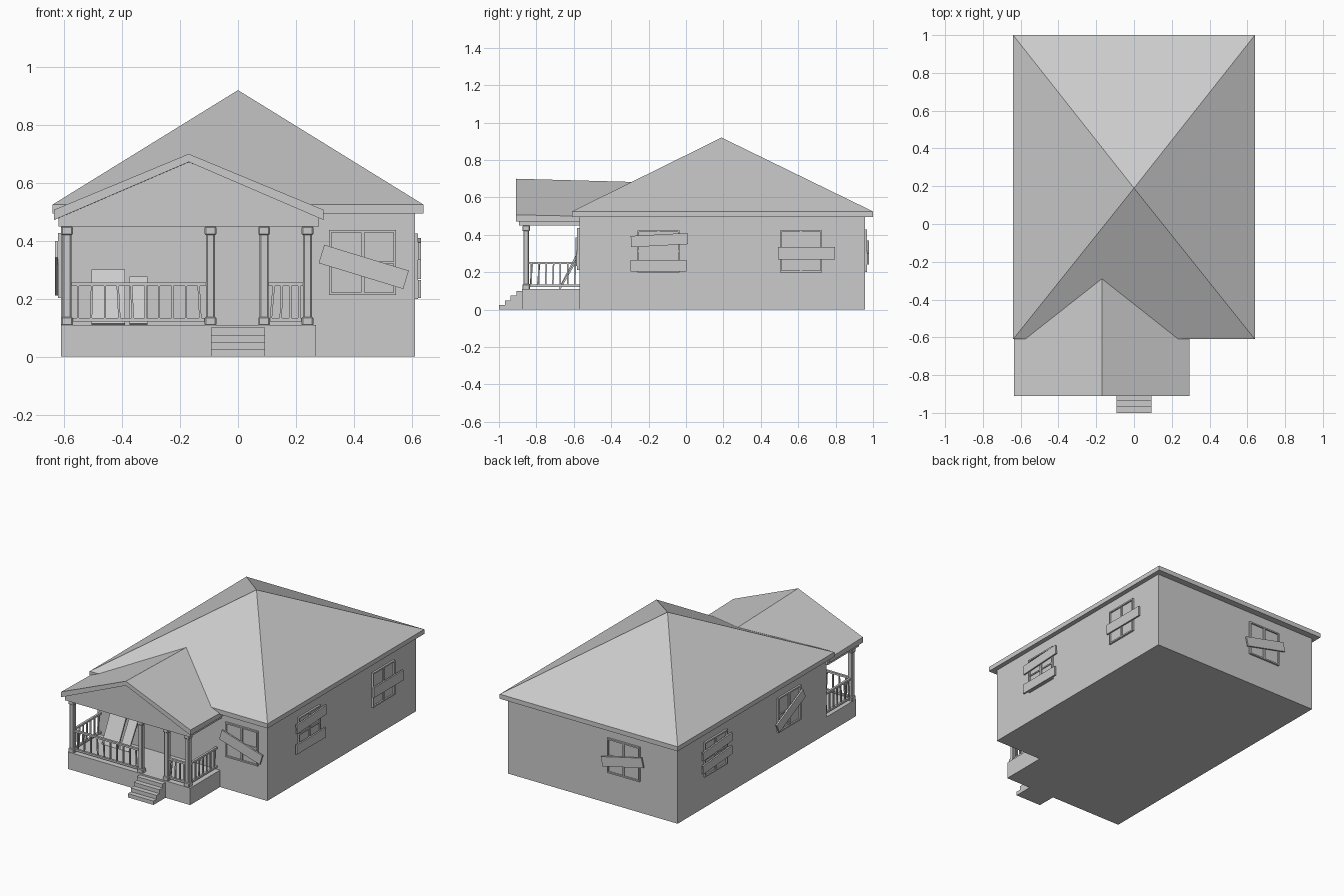
import bpy, bmesh, math, random
from mathutils import Matrix, Vector

if "Cube" in bpy.data.objects:
    bpy.data.objects.remove(bpy.data.objects["Cube"])
random.seed(4)


def finish(name, bm):
    bmesh.ops.recalc_face_normals(bm, faces=bm.faces)
    me = bpy.data.meshes.new(name)
    bm.to_mesh(me)
    bm.free()
    ob = bpy.data.objects.new(name, me)
    bpy.context.collection.objects.link(ob)
    return ob


def add_box(bm, center, size, rot=Matrix()):
    m = Matrix.Translation(center) @ rot @ Matrix.Diagonal((*size, 1))
    bmesh.ops.create_cube(bm, size=1, matrix=m)


def span_box(name, x, y, z):
    bm = bmesh.new()
    add_box(bm, [(a + b) / 2 for a, b in (x, y, z)], [b - a for a, b in (x, y, z)])
    return finish(name, bm)


def gable_prism(name, profile, y_front):
    # profile points: x, front z, back z, back y (the back follows the valley)
    bm = bmesh.new()
    front = [bm.verts.new((x, y_front, z)) for x, z, _, _ in profile]
    back = [bm.verts.new((x, yb, zb)) for x, _, zb, yb in profile]
    bm.faces.new(front)
    bm.faces.new(back[::-1])
    n = len(profile)
    for i in range(n):
        j = (i + 1) % n
        bm.faces.new((front[i], back[i], back[j], front[j]))
    bmesh.ops.triangulate(bm, faces=[f for f in bm.faces if len(f.verts) > 4])
    return finish(name, bm)


# House body
span_box("house_walls", (-0.61, 0.61), (-0.57, 0.957), (0, 0.5))

# Hipped main roof with fascia
bm = bmesh.new()
add_box(bm, (0, 0.195, 0.51), (1.28, 1.61, 0.03))
bm.faces.ensure_lookup_table()
top = max(bm.faces, key=lambda f: f.calc_center_median().z)
apex = bmesh.ops.poke(bm, faces=[top])["verts"][0]
apex.co = (0, 0.19, 0.92)
finish("main_roof", bm)

# Porch gable and roof slab
gable_prism("porch_gable", [
    (-0.62, 0.45, 0.45, -0.57), (0.28, 0.45, 0.45, -0.57),
    (0.28, 0.49, 0.49, -0.57), (-0.17, 0.677, 0.66, -0.31),
    (-0.62, 0.49, 0.49, -0.57)], -0.893)
gable_prism("porch_roof", [
    (-0.635, 0.472, 0.472, -0.57), (-0.17, 0.672, 0.655, -0.29),
    (0.295, 0.472, 0.472, -0.57), (0.295, 0.507, 0.5, -0.57),
    (-0.17, 0.70, 0.683, -0.29), (-0.635, 0.507, 0.5, -0.57)], -0.91)

# Porch deck and steps
span_box("porch_deck", (-0.61, 0.27), (-0.877, -0.57), (0, 0.11))
bm = bmesh.new()
for i in range(4):
    y0 = -1 + 0.031 * i
    h = 0.025 * (i + 1)
    add_box(bm, (0, (y0 - 0.87) / 2, h / 2), (0.185, -0.87 - y0, h))
finish("porch_steps", bm)

# Porch columns with base and capital blocks
for i, x in enumerate((-0.59, -0.095, 0.09, 0.24)):
    bm = bmesh.new()
    add_box(bm, (x, -0.855, 0.28), (0.03, 0.03, 0.34))
    for z in (0.122, 0.435):
        add_box(bm, (x, -0.855, z), (0.04, 0.04, 0.03))
    ob = finish(f"porch_column_{i + 1}", bm)
    bev = ob.modifiers.new("soft_edges", "BEVEL")
    bev.width = 0.004


# Railings with crooked balusters
def railing(name, start, end, count):
    a, b = Vector(start), Vector(end)
    d = b - a
    turn = Matrix.Rotation(math.atan2(d.y, d.x), 4, "Z")
    mid = (a + b) / 2
    bm = bmesh.new()
    for z, h in ((0.25, 0.012), (0.128, 0.012)):
        add_box(bm, (mid.x, mid.y, z), (d.length, 0.014, h), turn)
    for i in range(count):
        p = a + d * ((i + 0.6) / (count + 0.2))
        lean = Matrix.Rotation(math.radians(random.choice((0, 0, 2, -3, 5))), 4, "Y")
        add_box(bm, (p.x, p.y, 0.19), (0.008, 0.008, 0.125), turn @ lean)
    finish(name, bm)


railing("front_railing_left", (-0.58, -0.855), (-0.105, -0.855), 10)
railing("front_railing_right", (0.1, -0.855), (0.23, -0.855), 4)
railing("side_railing_left", (-0.59, -0.85), (-0.59, -0.57), 7)
railing("side_railing_right", (0.245, -0.85), (0.245, -0.57), 7)

# Loose boards leaning on the porch wall
for i, (x0, x1, zt) in enumerate(((-0.505, -0.39, 0.298), (-0.375, -0.312, 0.275))):
    foot, head = Vector((0, -0.675, 0.112)), Vector((0, -0.58, zt))
    d = head - foot
    bm = bmesh.new()
    add_box(bm, ((x0 + x1) / 2, -0.628, (0.112 + zt) / 2), (x1 - x0, 0.01, d.length),
            Matrix.Rotation(-math.atan2(d.y, d.z), 4, "X"))
    finish(f"leaning_board_{i + 1}", bm)


# Windows: built facing -y, then turned onto their wall
def window(name, pos, turn, boards, w=0.232, h=0.225):
    place = Matrix.Translation(pos) @ Matrix.Rotation(math.radians(turn), 4, "Z")
    bm = bmesh.new()
    t = 0.009
    for s in (-1, 1):
        add_box(bm, (s * (w - t) / 2, -0.004, 0), (t, 0.016, h))
        add_box(bm, (0, -0.004, s * (h - t) / 2), (w, 0.016, t))
    add_box(bm, (0, -0.003, 0), (0.012, 0.014, h))
    add_box(bm, (0, -0.003, 0), (w, 0.012, 0.008))
    finish(name + "_frame", bm).matrix_world = place
    bm = bmesh.new()
    add_box(bm, (0, 0, 0), (w - t, 0.006, h - t))
    finish(name + "_glass", bm).matrix_world = place
    bm = bmesh.new()
    for x, z, length, width, angle in boards:
        add_box(bm, (x, -0.017, z), (length, 0.01, width),
                Matrix.Rotation(-math.radians(angle), 4, "Y"))
    finish(name + "_boards", bm).matrix_world = place


window("front_window", (0.43, -0.57, 0.325), 0, [(0.004, -0.015, 0.305, 0.066, -17)])
pair = [(0.005, 0.06, 0.305, 0.06, 3), (0, -0.078, 0.3, 0.062, 0)]
window("right_front_window", (0.61, -0.147, 0.312), 90, pair, 0.225)
window("right_rear_window", (0.61, 0.615, 0.312), 90, [(0.03, -0.01, 0.305, 0.066, 0)], 0.225)
window("left_front_window", (-0.61, -0.18, 0.315), -90, [(0, -0.01, 0.3, 0.062, 26)])
window("left_rear_window", (-0.61, 0.575, 0.315), -90,
       [(0, 0.045, 0.3, 0.055, 4), (0, -0.04, 0.3, 0.055, 4)])
window("back_window", (-0.225, 0.957, 0.315), 180, [(0, -0.01, 0.3, 0.062, 13)])
